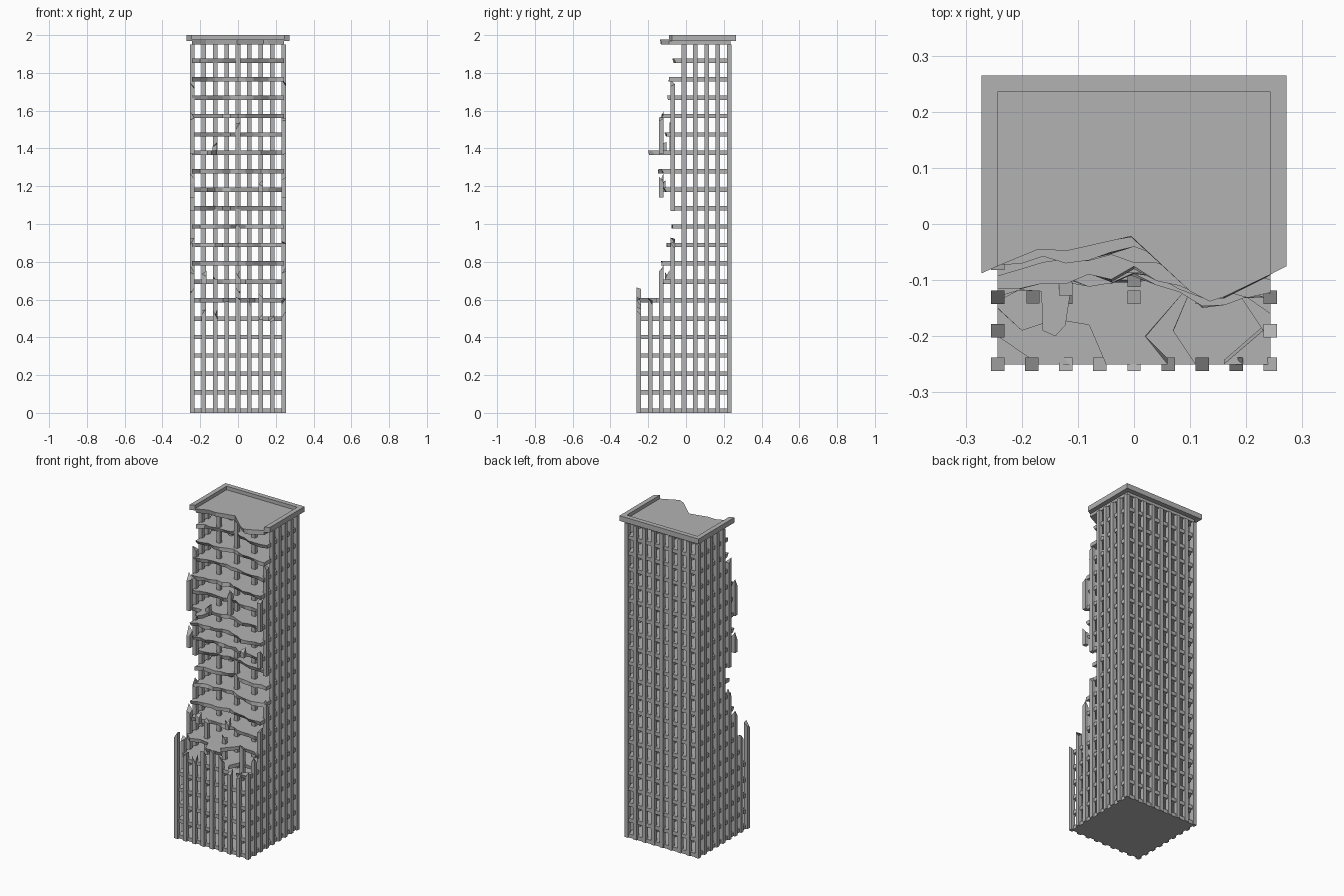
import bpy, bmesh, random

random.seed(4)
if "Cube" in bpy.data.objects:
    bpy.data.objects.remove(bpy.data.objects["Cube"], do_unlink=True)

concrete = bpy.data.materials.new("grey concrete")
concrete.use_nodes = True
concrete.diffuse_color = (0.45, 0.45, 0.45, 1)
concrete.node_tree.nodes["Principled BSDF"].inputs["Base Color"].default_value = (0.45, 0.45, 0.45, 1)

HALF, BACK, FRONT = 0.243, 0.235, -0.25
STOREY, THICK, COL = 0.0975, 0.023, 0.012
STEP = 2 * HALF / 8
ROOF = 20 * STOREY


def finish(bm, name):
    bmesh.ops.recalc_face_normals(bm, faces=bm.faces)
    mesh = bpy.data.meshes.new(name)
    bm.to_mesh(mesh)
    bm.free()
    mesh.materials.append(concrete)
    obj = bpy.data.objects.new(name, mesh)
    bpy.context.collection.objects.link(obj)
    return obj


def prism(bm, lower, upper):
    """Closed solid between two matching loops of points."""
    a = [bm.verts.new(p) for p in lower]
    b = [bm.verts.new(p) for p in upper]
    bm.faces.new(a[::-1])
    bm.faces.new(b)
    for i in range(len(a)):
        j = (i + 1) % len(a)
        bm.faces.new((a[i], a[j], b[j], b[i]))


def column(bm, x, y, z0, z1, broken=False):
    """Square post; a broken one ends in a slanted shard."""
    ring = [(x + sx * COL, y + sy * COL) for sx, sy in ((-1, -1), (1, -1), (1, 1), (-1, 1))]
    tops = [z1 - (random.uniform(0, 0.06) if broken else 0) for _ in ring]
    prism(bm, [(*p, z0) for p in ring], [(*p, z) for p, z in zip(ring, tops)])


def slab(bm, z, edge, half=HALF, back=BACK, thick=THICK, ragged=0.0):
    """Floor plate whose front follows the given broken edge."""
    rear = [(half, back), (-half, back)]
    under = [(x, y + random.uniform(-0.3, 1) * ragged) for x, y in edge]
    prism(bm, [(*p, z) for p in under + rear], [(*p, z + thick) for p in edge + rear])


def bay(x):
    """Shape of the bite out of the front: deepest near the middle."""
    knots = [(-HALF, 0), (-0.17, 0.025), (-0.1, 0.02), (0, 0.035), (0.12, -0.005), (HALF, 0)]
    for (xa, ya), (xb, yb) in zip(knots, knots[1:]):
        if x <= xb:
            return ya + (yb - ya) * (x - xa) / (xb - xa)
    return 0


# Whole floors at the bottom
floors = bmesh.new()
for k in range(5):
    slab(floors, k * STOREY, [(-HALF, FRONT), (HALF, FRONT)])

# Two floors with collapsed corners
slab(floors, 5 * STOREY, [(-HALF, -0.2), (-0.17, FRONT), (0.11, FRONT), (0.07, -0.19), (0.1, -0.12),
                          (0.19, -0.13), (0.23, -0.19), (0.16, FRONT), (HALF, FRONT)], ragged=0.01)
slab(floors, 6 * STOREY, [(-HALF, -0.15), (-0.2, -0.19), (-0.14, -0.17), (-0.08, -0.18), (-0.05, FRONT),
                          (0.06, FRONT), (0.02, -0.2), (0.09, -0.12), (0.2, -0.13), (HALF, -0.16)],
     ragged=0.012)

# Torn floors above, each bitten to its own depth
depths = [-0.13, -0.12, -0.09, -0.07, -0.065, -0.11, -0.13, -0.125, -0.11, -0.12, -0.095, -0.08, -0.06]
for k, depth in enumerate(depths, 7):
    edge = []
    for i in range(13):
        x = -HALF + i * HALF / 6
        edge.append((x, depth + bay(x) + random.uniform(-0.012, 0.012)))
    if k == 14:  # long tongue left hanging
        edge[2:4] = [(-0.165, -0.12), (-0.163, -0.19), (-0.14, -0.2), (-0.122, -0.18), (-0.11, -0.1)]
    slab(floors, k * STOREY, edge, ragged=0.018)
finish(floors, "floors")

# Roof plate with torn front
roof_edge = [(-HALF, -0.075), (-0.17, -0.045), (-0.12, -0.048), (-0.005, -0.022),
             (0.1, -0.12), (0.135, -0.138), (0.16, -0.13), (HALF, -0.09)]
roof = bmesh.new()
slab(roof, ROOF, roof_edge, thick=0.028, ragged=0.015)
finish(roof, "roof_plate")

# Raised rim on three sides of the roof
rim = bmesh.new()
outline = [(-HALF, -0.075), (-HALF, BACK), (HALF, BACK), (HALF, -0.09),
           (0.272, -0.075), (0.272, 0.265), (-0.272, 0.265), (-0.272, -0.088)]
prism(rim, [(*p, ROOF + 0.018) for p in outline], [(*p, 2.0) for p in outline])
finish(rim, "roof_rim")

# Front posts, all snapped
front = bmesh.new()
for i, top in enumerate([0.68, 0.57, 0.55, 0.6, 0.63, 0.61, 0.55, 0.53, 0.56]):
    column(front, -HALF + i * STEP, FRONT, 0, top, True)
finish(front, "front_columns")

# Back posts
back = bmesh.new()
for i in range(9):
    column(back, -HALF + i * STEP, BACK - 0.006, 0, ROOF)
finish(back, "back_columns")

# Side posts: those near the front survive only in stretches
spans = {1: [(0, 0.61)], 2: [(0, 0.79), (1.14, 1.27), (1.37, 1.6)], 3: [(0, 0.93), (1.07, 1.77)]}
row_step = (BACK - 0.006 - FRONT) / 8
for name, side in (("left_columns", 1), ("right_columns", -1)):
    bm = bmesh.new()
    for row in range(1, 8):
        for z0, z1 in spans.get(row, [(0, ROOF)]):
            column(bm, side * HALF, FRONT + row * row_step, z0, z1, row in spans)
    finish(bm, name)

# Inner posts on a wider grid
inner = bmesh.new()
for i in (2, 4, 6):
    x = -HALF + i * STEP
    column(inner, x, FRONT + 2 * row_step, 0, 0.77 - 0.02 * i, True)
    for row in (4, 6):
        column(inner, x, FRONT + row * row_step, 0, ROOF)
finish(inner, "inner_columns")

# Loose shards clinging to the torn floors
shards = bmesh.new()
for x, y, k, h in ((-0.122, -0.115, 14, 0.07), (0, -0.075, 14, 0.19), (0.12, -0.12, 12, 0.08),
                   (-0.18, -0.13, 7, 0.07), (0, -0.1, 7, 0.08)):
    column(shards, x, y, k * STOREY, k * STOREY + h, True)
finish(shards, "broken_shards")
